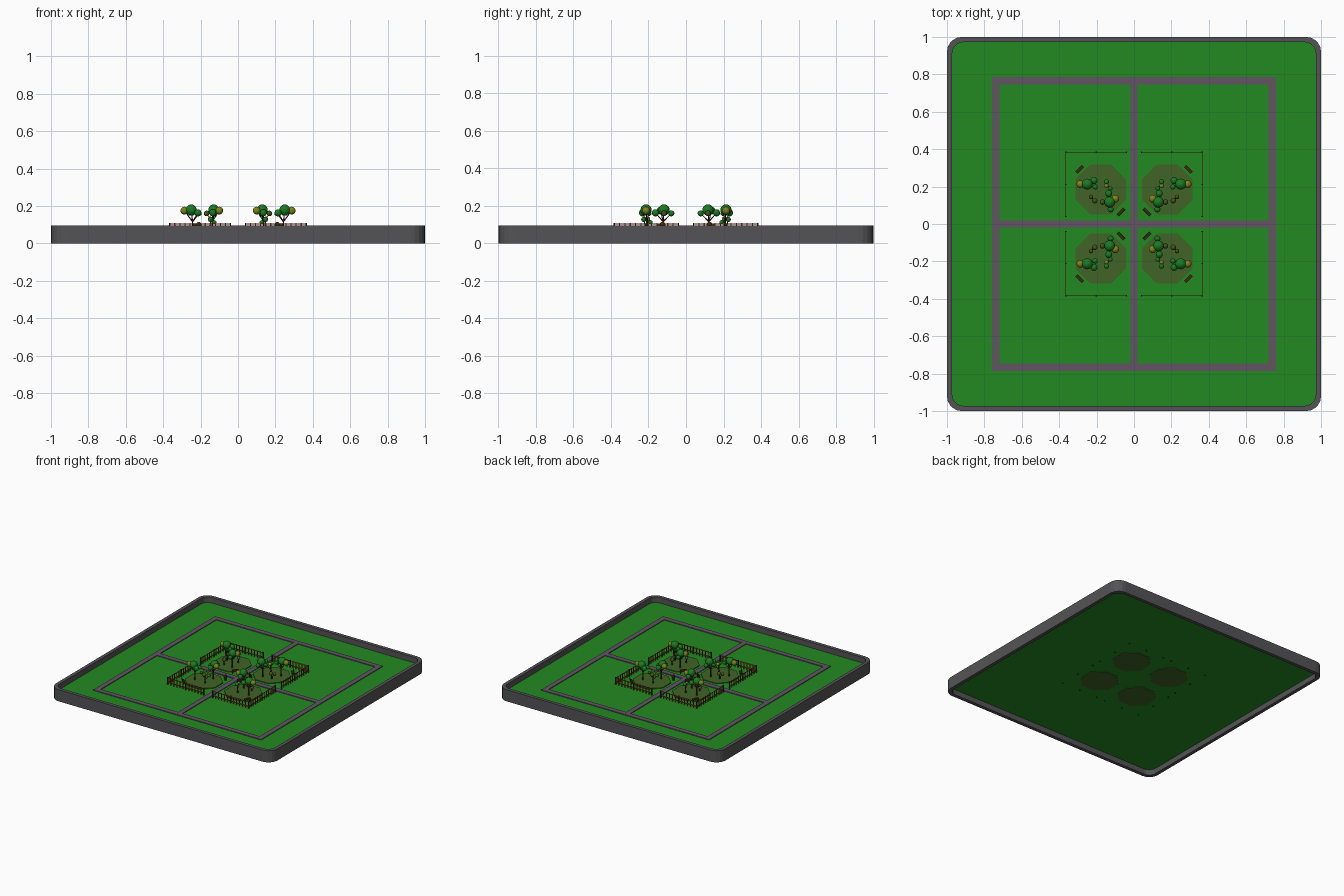
import bpy, bmesh, math
from mathutils import Vector, Matrix

if "Cube" in bpy.data.objects:
    bpy.data.objects.remove(bpy.data.objects["Cube"])

GROUND = 0.05   # height of the lawn surface


def material(name, r, g, b):
    m = bpy.data.materials.new(name)
    lin = [((c / 255 + 0.055) / 1.055) ** 2.4 for c in (r, g, b)]
    m.diffuse_color = (*lin, 1)
    m.use_nodes = True
    m.node_tree.nodes["Principled BSDF"].inputs["Base Color"].default_value = m.diffuse_color
    return m


GREY = material("dark grey", 84, 84, 86)
PATH = material("purple grey", 98, 84, 100)
LAWN = material("lawn green", 34, 138, 34)
EARTH = material("olive earth", 64, 100, 38)
RED = material("fence red", 165, 48, 34)
WOOD = material("dark wood", 62, 38, 22)
LEAF = material("leaf green", 24, 124, 34)
OLIVE = material("olive leaf", 128, 132, 28)
MOSS = material("dark moss", 72, 82, 30)


def finish(name, bm, mat, quadrants=False, smooth=False):
    bmesh.ops.recalc_face_normals(bm, faces=bm.faces)
    me = bpy.data.meshes.new(name)
    bm.to_mesh(me)
    bm.free()
    me.materials.append(mat)
    ob = bpy.data.objects.new(name, me)
    bpy.context.collection.objects.link(ob)
    if smooth:
        me.shade_smooth()
    if quadrants:   # repeat in all four quarters of the garden
        mod = ob.modifiers.new("quarters", 'MIRROR')
        mod.use_axis = (True, True, False)
        mod.use_mirror_merge = False
    return ob


def box(bm, x0, x1, y0, y1, z0, z1, turn=0.0):
    c = Vector(((x0 + x1) / 2, (y0 + y1) / 2, (z0 + z1) / 2))
    m = (Matrix.Translation(c) @ Matrix.Rotation(turn, 4, 'Z')
         @ Matrix.Diagonal((x1 - x0, y1 - y0, z1 - z0, 1)))
    bmesh.ops.create_cube(bm, size=1, matrix=m)


def stick(bm, a, b, r0, r1, sides=6):
    a, b = Vector(a), Vector(b)
    d = b - a
    m = Matrix.Translation((a + b) / 2) @ d.to_track_quat('Z', 'Y').to_matrix().to_4x4()
    bmesh.ops.create_cone(bm, cap_ends=True, segments=sides, radius1=r0,
                          radius2=r1, depth=d.length, matrix=m)


def ball(bm, p, r):
    bmesh.ops.create_uvsphere(bm, u_segments=14, v_segments=9, radius=r,
                              matrix=Matrix.Translation(p))


def rounded(half, rad, steps=5):
    pts = []
    for k, (sx, sy) in enumerate(((1, 1), (-1, 1), (-1, -1), (1, -1))):
        for i in range(steps + 1):
            a = math.pi / 2 * (k + i / steps)
            pts.append((sx * (half - rad) + rad * math.cos(a),
                        sy * (half - rad) + rad * math.sin(a)))
    return pts


# Rim: hollow rounded square wall
bm = bmesh.new()
rings = []
for half, rad, z in ((1.0, 0.08, 0), (1.0, 0.08, 0.095), (0.972, 0.06, 0.095), (0.972, 0.06, 0)):
    rings.append([bm.verts.new((x, y, z)) for x, y in rounded(half, rad)])
n = len(rings[0])
for r in range(4):
    a, b = rings[r], rings[(r + 1) % 4]
    for i in range(n):
        bm.faces.new((a[i], a[(i + 1) % n], b[(i + 1) % n], b[i]))
finish("rim", bm, GREY)

# Lawn plate inside the rim
bm = bmesh.new()
face = bm.faces.new([bm.verts.new((x, y, GROUND - 0.006)) for x, y in rounded(0.974, 0.06)])
ext = bmesh.ops.extrude_face_region(bm, geom=[face])
bmesh.ops.translate(bm, vec=(0, 0, 0.006),
                    verts=[v for v in ext["geom"] if isinstance(v, bmesh.types.BMVert)])
finish("lawn", bm, LAWN)

# Paths: outer loop and cross
bm = bmesh.new()
top = GROUND + 0.006
for s in (-1, 1):
    box(bm, -0.758, 0.758, s * 0.765 - 0.02, s * 0.765 + 0.02, GROUND - 0.003, top)
    box(bm, s * 0.738 - 0.02, s * 0.738 + 0.02, -0.745, 0.745, GROUND - 0.003, top)
    box(bm, *sorted((s * 0.02, s * 0.718)), -0.02, 0.02, GROUND - 0.003, top)
box(bm, -0.02, 0.02, -0.745, 0.745, GROUND - 0.003, top)
finish("paths", bm, PATH)

# Octagonal planting beds, showing above and below the lawn
bm = bmesh.new()
bmesh.ops.create_cone(bm, cap_ends=True, segments=8, radius1=0.145, radius2=0.145, depth=0.016,
                      matrix=Matrix.Translation((0.178, 0.184, GROUND - 0.002))
                      @ Matrix.Rotation(math.pi / 8, 4, 'Z'))
finish("planting_bed", bm, EARTH, True)

# Fence: pickets and rails, with dark posts at ends and middles
FX, FY, A = 0.365, 0.383, 0.04
pickets, posts = bmesh.new(), bmesh.new()
for along_x in (True, False):
    end = FX if along_x else FY

    def bar(bm, t, w, d, z0, z1):
        if along_x:
            box(bm, t - w, t + w, FY - d, FY + d, z0, z1)
        else:
            box(bm, FX - d, FX + d, t - w, t + w, z0, z1)
    count = 12
    for i in range(count + 1):
        t = A + (end - A) * i / count
        if i % 6 == 0:
            bar(posts, t, 0.0035, 0.0035, 0.038, 0.11)
        else:
            bar(pickets, t, 0.003, 0.002, GROUND, 0.108)
    for z in (0.066, 0.1):
        bar(pickets, (A + end) / 2, (end - A) / 2, 0.0015, z, z + 0.005)
finish("fence_pickets", pickets, RED, True)
finish("fence_posts", posts, WOOD, True)

# Benches on the diagonals: seat, back and legs
bm = bmesh.new()
for cx, cy, out in ((0.29, 0.292, 1), (0.07, 0.065, -1)):
    def part(u, v, lu, lv, z0, z1):
        # u runs along the bench, v points away from the bed
        k = math.sqrt(0.5)
        x, y = cx + k * (u + out * v), cy + k * (-u + out * v)
        box(bm, x - lu, x + lu, y - lv, y + lv, z0, z1, -math.pi / 4)
    part(0, 0, 0.025, 0.008, GROUND + 0.016, GROUND + 0.02)
    part(0, 0.008, 0.025, 0.0015, GROUND + 0.018, GROUND + 0.036)
    for u in (-0.02, 0.02):
        part(u, 0, 0.002, 0.007, GROUND, GROUND + 0.017)
finish("benches", bm, WOOD, True)

# Trees: trunk, then branches each ending in a ball of leaves
trunks, leaf, olive, moss = (bmesh.new() for _ in range(4))
trees = [
    ((0.243, 0.208), 0.12, [(leaf, (0.25, 0.213, 0.178), 0.030),
                            (olive, (0.287, 0.213, 0.175), 0.021),
                            (leaf, (0.214, 0.232, 0.163), 0.019),
                            (leaf, (0.208, 0.198, 0.16), 0.014)]),
    ((0.138, 0.122), 0.12, [(leaf, (0.13, 0.117, 0.178), 0.030),
                            (olive, (0.1, 0.135, 0.175), 0.021),
                            (leaf, (0.135, 0.163, 0.163), 0.019),
                            (leaf, (0.125, 0.078, 0.16), 0.016),
                            (moss, (0.168, 0.117, 0.16), 0.015)]),
    ((0.147, 0.215), 0.09, [(leaf, (0.147, 0.225, 0.128), 0.014),
                            (olive, (0.148, 0.204, 0.13), 0.013),
                            (leaf, (0.127, 0.19, 0.112), 0.012)]),
    ((0.215, 0.128), 0.075, [(moss, (0.21, 0.125, 0.1), 0.015),
                             (moss, (0.23, 0.145, 0.092), 0.012)]),
]
for (x, y), fork, crowns in trees:
    stick(trunks, (x, y, GROUND), (x, y, fork), 0.006, 0.004)
    for bm, p, r in crowns:
        stick(trunks, (x, y, fork - 0.004), p, 0.0035, 0.002)
        ball(bm, p, r)
finish("tree_trunks", trunks, WOOD, True)
finish("green_foliage", leaf, LEAF, True, True)
finish("olive_foliage", olive, OLIVE, True, True)
finish("dark_foliage", moss, MOSS, True, True)
